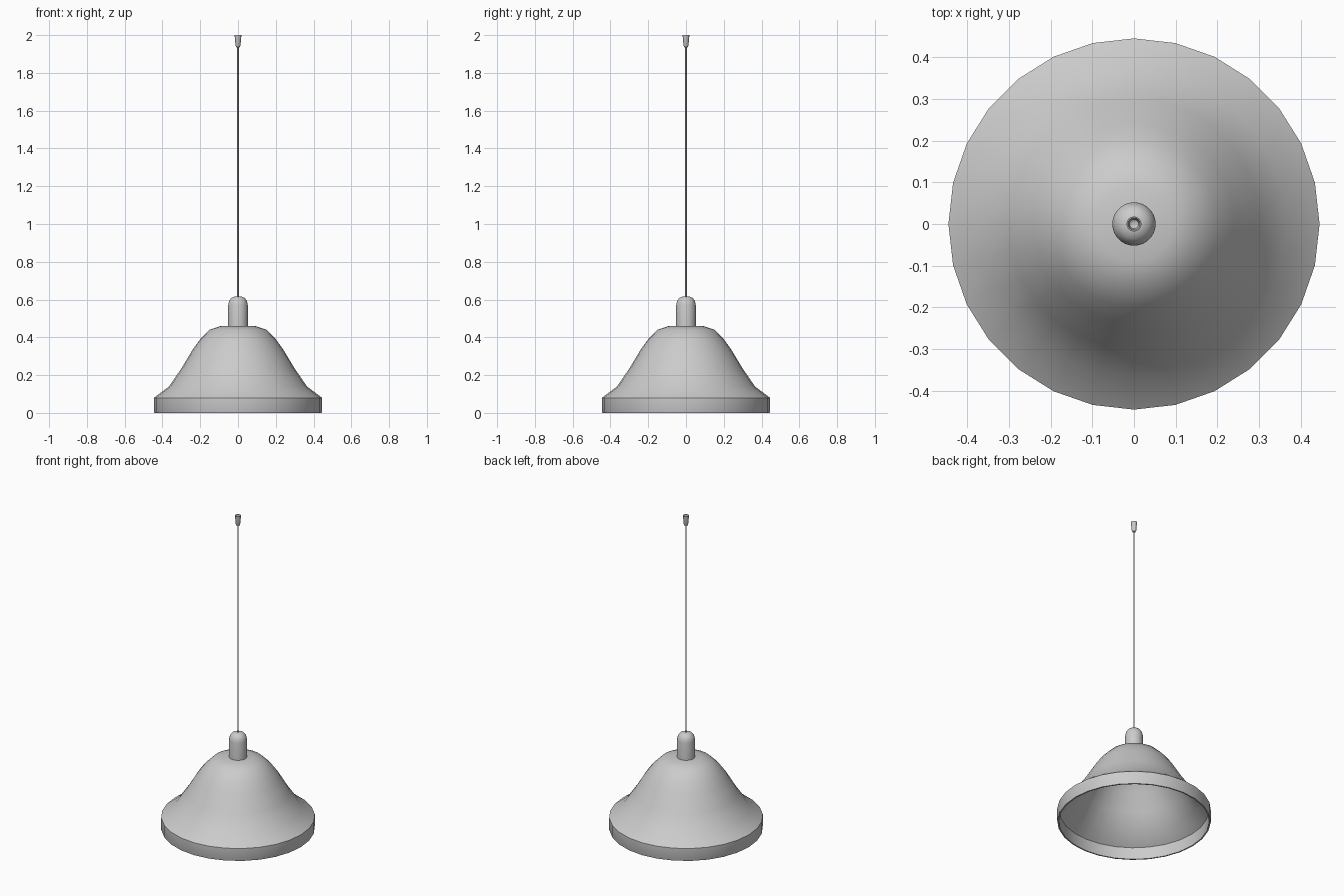
import bpy, bmesh, math

if "Cube" in bpy.data.objects:
    bpy.data.objects.remove(bpy.data.objects["Cube"], do_unlink=True)

grey = bpy.data.materials.new("light_grey")
grey.use_nodes = True
colour = (0.6, 0.6, 0.6, 1)
grey.diffuse_color = colour
grey.node_tree.nodes["Principled BSDF"].inputs["Base Color"].default_value = colour


def lathe(name, profile, sides, sharp=35):
    """Spin an (r, z) profile around z."""
    bm = bmesh.new()
    verts = [bm.verts.new((r, 0, z)) for r, z in profile]
    edges = [bm.edges.new(pair) for pair in zip(verts, verts[1:])]
    bmesh.ops.spin(bm, geom=verts + edges, cent=(0, 0, 0), axis=(0, 0, 1),
                   angle=math.tau, steps=sides, use_merge=False)
    bmesh.ops.remove_doubles(bm, verts=bm.verts, dist=0.0002)
    bmesh.ops.recalc_face_normals(bm, faces=bm.faces)
    mesh = bpy.data.meshes.new(name)
    bm.to_mesh(mesh)
    bm.free()
    mesh.materials.append(grey)
    obj = bpy.data.objects.new(name, mesh)
    bpy.context.collection.objects.link(obj)
    bpy.ops.object.select_all(action="DESELECT")
    obj.select_set(True)
    bpy.context.view_layer.objects.active = obj
    bpy.ops.object.shade_smooth_by_angle(angle=math.radians(sharp))
    return obj


# Bell shade: outer skin, then the inner skin back up to the crown
outer = [(0, 0.46), (0.09, 0.46), (0.15, 0.44), (0.2, 0.39), (0.24, 0.335),
         (0.3, 0.235), (0.365, 0.14), (0.445, 0.08), (0.445, 0.005), (0.443, 0)]
inner = [(0.435, 0), (0.433, 0.075), (0.357, 0.131), (0.291, 0.228),
         (0.231, 0.328), (0.192, 0.382), (0.145, 0.43), (0.088, 0.449), (0, 0.449)]
lathe("shade", outer + inner, 28)

# Rounded socket cap on the crown
lathe("socket_cap", [(0, 0.45), (0.052, 0.45), (0.052, 0.57), (0.047, 0.593),
                     (0.035, 0.609), (0.018, 0.616), (0, 0.617)], 28)

# Hanging cord
lathe("cord", [(0, 0.61), (0.004, 0.61), (0.004, 1.96), (0, 1.96)], 12)

# Small hollow ceiling connector
lathe("ceiling_connector", [(0, 1.935), (0.009, 1.936), (0.013, 1.945), (0.018, 2),
                            (0.015, 2), (0.011, 1.97), (0, 1.962)], 16)
